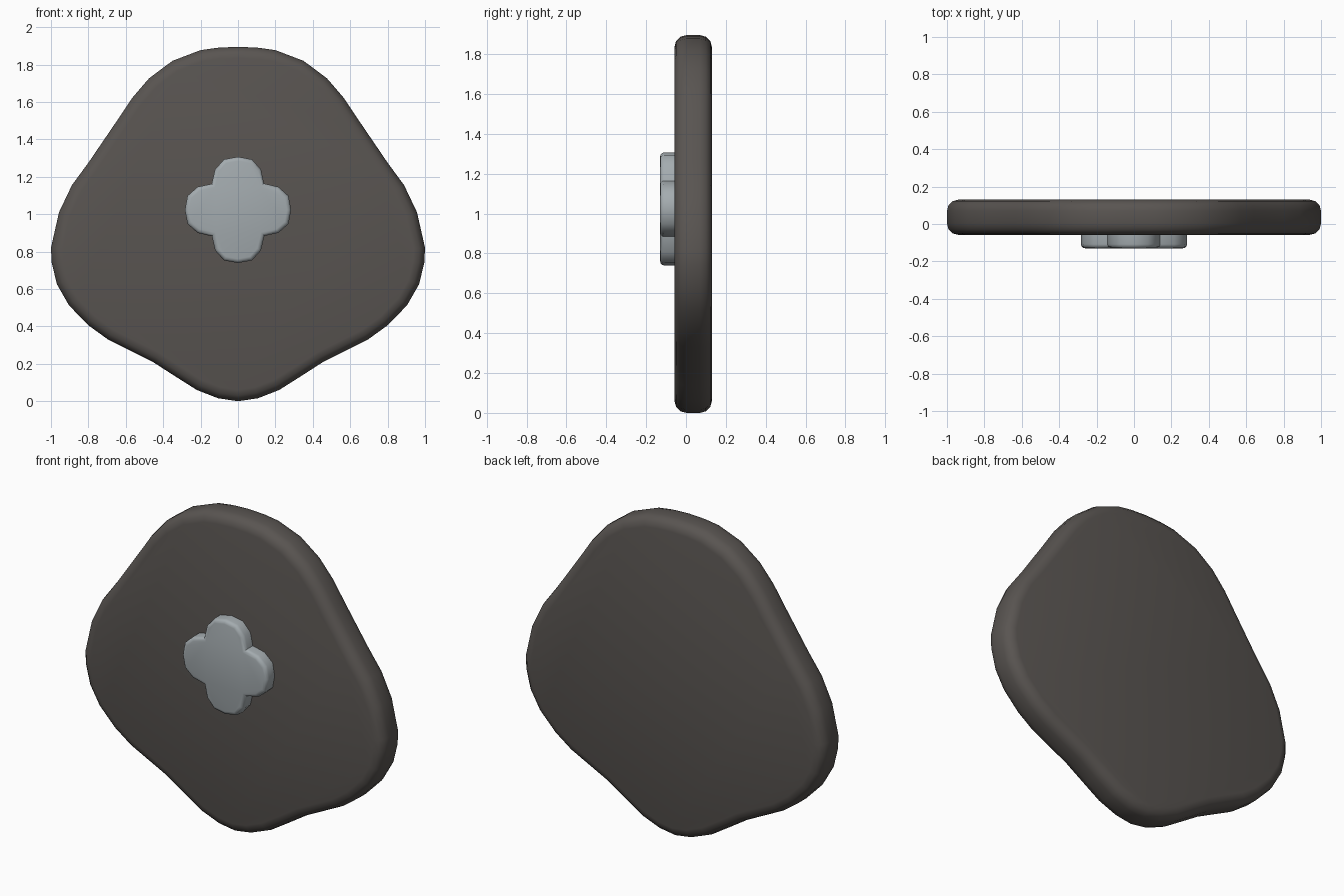
import bpy, bmesh, math

if "Cube" in bpy.data.objects:
    bpy.data.objects.remove(bpy.data.objects["Cube"])


def slab(name, outline, y_front, y_back, radius, both, colour, angle):
    """Extrude an x/z outline along y and round the rim of its cap(s)."""
    bm = bmesh.new()
    face = bm.faces.new([bm.verts.new((x, y_front, z)) for x, z in outline])
    ext = bmesh.ops.extrude_face_region(bm, geom=[face], use_keep_orig=True)
    for v in ext["geom"]:
        if isinstance(v, bmesh.types.BMVert):
            v.co.y = y_back
    bmesh.ops.recalc_face_normals(bm, faces=bm.faces[:])
    rim = [e for e in bm.edges
           if all(abs(v.co.y - y_front) < 1e-5 for v in e.verts)
           or (both and all(abs(v.co.y - y_back) < 1e-5 for v in e.verts))]
    bmesh.ops.bevel(bm, geom=rim, offset=radius, segments=3, profile=0.5,
                    affect='EDGES', clamp_overlap=True)
    bmesh.ops.recalc_face_normals(bm, faces=bm.faces[:])
    mesh = bpy.data.meshes.new(name)
    bm.to_mesh(mesh)
    bm.free()
    obj = bpy.data.objects.new(name, mesh)
    bpy.context.collection.objects.link(obj)
    mat = bpy.data.materials.new(name + "_paint")
    mat.diffuse_color = colour
    mat.use_nodes = True
    mat.node_tree.nodes["Principled BSDF"].inputs["Base Color"].default_value = mat.diffuse_color
    mesh.materials.append(mat)
    bpy.ops.object.select_all(action='DESELECT')
    obj.select_set(True)
    bpy.context.view_layer.objects.active = obj
    bpy.ops.object.shade_smooth_by_angle(angle=math.radians(angle))
    return obj


# Plate: right half of the rounded-diamond outline, mirrored across x
half = [(0, 1.895), (0.107, 1.89), (0.2, 1.877), (0.35, 1.82), (0.475, 1.727),
        (0.567, 1.62), (0.64, 1.51), (0.80, 1.275), (0.888, 1.155),
        (0.957, 1.01), (1.0, 0.82), (0.996, 0.74), (0.968, 0.625),
        (0.904, 0.513), (0.80, 0.406), (0.695, 0.33), (0.455, 0.21),
        (0.337, 0.134), (0.22, 0.06), (0.107, 0.016), (0, 0)]
plate = half + [(-x, z) for x, z in reversed(half[1:-1])]
slab("plate", plate, -0.058, 0.13, 0.06, True, (0.1, 0.09, 0.083, 1), 40)

# Clover boss: one quarter of the outline turned four times
quarter = [(0, 0.284), (0.075, 0.27), (0.123, 0.216), (0.139, 0.141),
           (0.216, 0.123), (0.27, 0.075)]
clover = []
for i in range(4):
    for x, z in quarter:
        for _ in range(i):
            x, z = z, -x
        clover.append((x, z + 1.023))
slab("clover_boss", clover, -0.13, -0.05, 0.022, False,
     (0.37, 0.41, 0.43, 1), 40)
